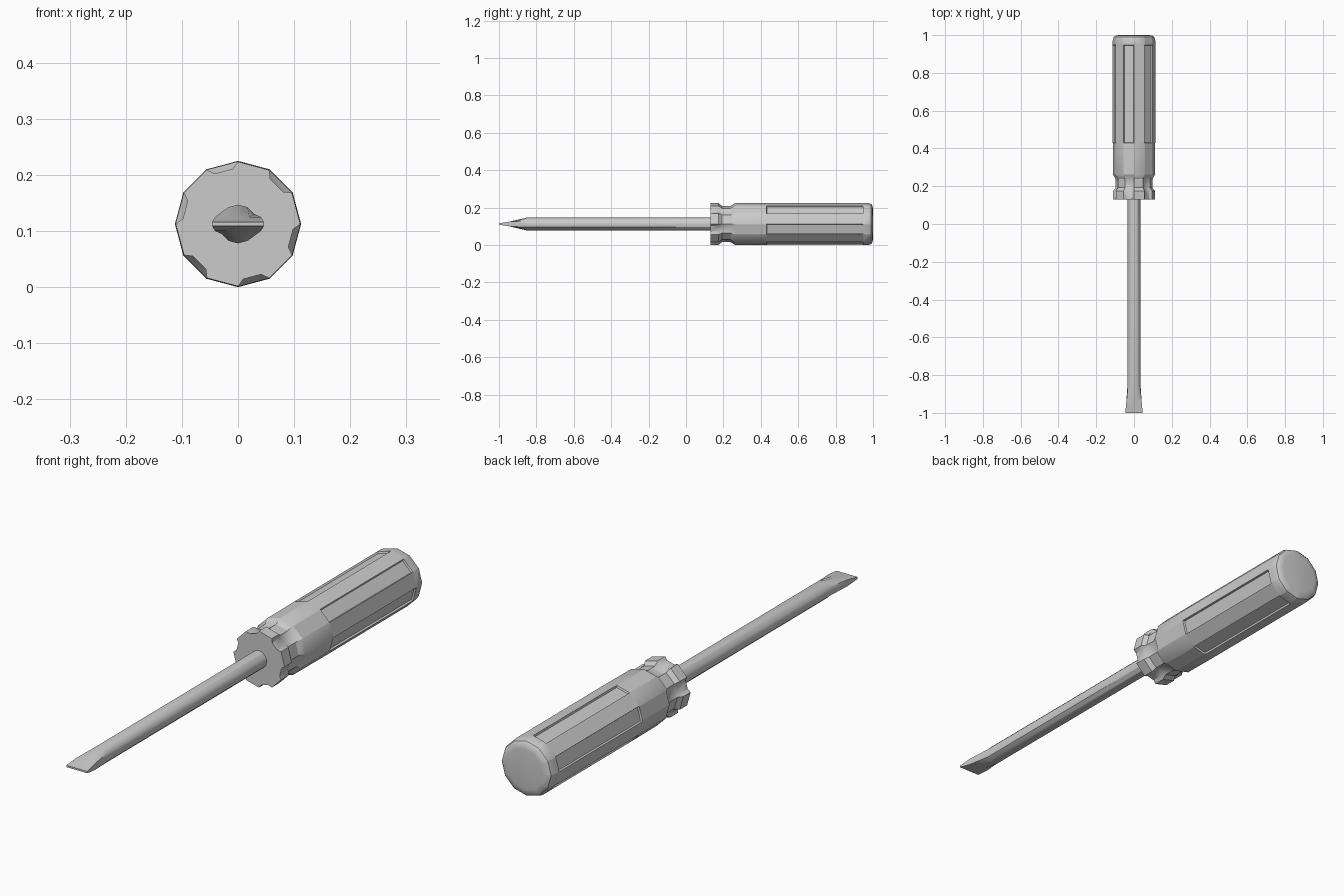
import bpy, bmesh
from math import cos, sin, radians
from mathutils import Vector

if "Cube" in bpy.data.objects:
    bpy.data.objects.remove(bpy.data.objects["Cube"])

R = 0.1125   # handle radius, also the height of the long axis
SIDES = 12


def loft(name, rings, smooth=30):
    """Skin a list of equally long point rings and cap both ends."""
    bm = bmesh.new()
    loops = [[bm.verts.new(p) for p in ring] for ring in rings]
    n = len(loops[0])
    for a, b in zip(loops, loops[1:]):
        for i in range(n):
            j = (i + 1) % n
            bm.faces.new((a[i], a[j], b[j], b[i]))
    bm.faces.new(loops[0])
    bm.faces.new(loops[-1])
    bmesh.ops.recalc_face_normals(bm, faces=bm.faces)
    mesh = bpy.data.meshes.new(name)
    bm.to_mesh(mesh)
    bm.free()
    obj = bpy.data.objects.new(name, mesh)
    bpy.context.collection.objects.link(obj)
    bpy.context.view_layer.objects.active = obj
    bpy.ops.object.select_all(action='DESELECT')
    obj.select_set(True)
    bpy.ops.object.shade_smooth_by_angle(angle=radians(smooth))
    return obj


def handle_ring(y, r, depth=0.0, inset=0.06):
    """Twelve-sided ring whose every other side can be pushed inward."""
    def corner(k):
        a = radians(30 * k)
        return Vector((r * cos(a), y, R + r * sin(a)))
    pts = []
    for k in range(SIDES):
        pts.append(corner(k))
        if k % 2:
            a, b = corner(k), corner(k + 1)
            mid = radians(30 * k + 15)
            push = Vector((cos(mid), 0, sin(mid))) * depth
            pts += [a.lerp(b, inset) - push, a.lerp(b, 1 - inset) - push]
    return pts


# Handle: scalloped collar, neck, body with six recessed grip panels, rounded end
handle_profile = [
    (0.130, 0.111, 0.010, 0.22),
    (0.175, 0.111, 0.010, 0.22),
    (0.192, 0.097, 0.003, 0.22),
    (0.238, 0.097, 0.003, 0.22),
    (0.262, 0.1115, 0.0, 0.06),
    (0.430, R, 0.0, 0.06),
    (0.432, R, 0.007, 0.06),
    (0.945, R, 0.007, 0.06),
    (0.947, R, 0.0, 0.06),
    (0.972, R, 0.0, 0.06),
    (0.990, 0.107, 0.0, 0.06),
    (0.997, 0.098, 0.0, 0.06),
    (1.000, 0.080, 0.0, 0.06),
]
loft("handle", [handle_ring(*p) for p in handle_profile])


def shaft_ring(y, r):
    return [(r * cos(radians(30 * k)), y, R + r * sin(radians(30 * k)))
            for k in range(SIDES)]


def blade_ring(y, w, t):
    """The same twelve points laid out on a flat rectangle."""
    xs = [1, 1, 0.5, 0, -0.5, -1, -1, -1, -0.5, 0, 0.5, 1]
    zs = [0, 1, 1, 1, 1, 1, 0, -1, -1, -1, -1, -1]
    return [(w * x, y, R + t * z) for x, z in zip(xs, zs)]


# Shaft, flattened and flared into the slotted blade
loft("shaft_and_blade", [
    shaft_ring(0.15, 0.0345),
    shaft_ring(-0.85, 0.0345),
    blade_ring(-0.945, 0.041, 0.0125),
    blade_ring(-1.0, 0.046, 0.0035),
])
